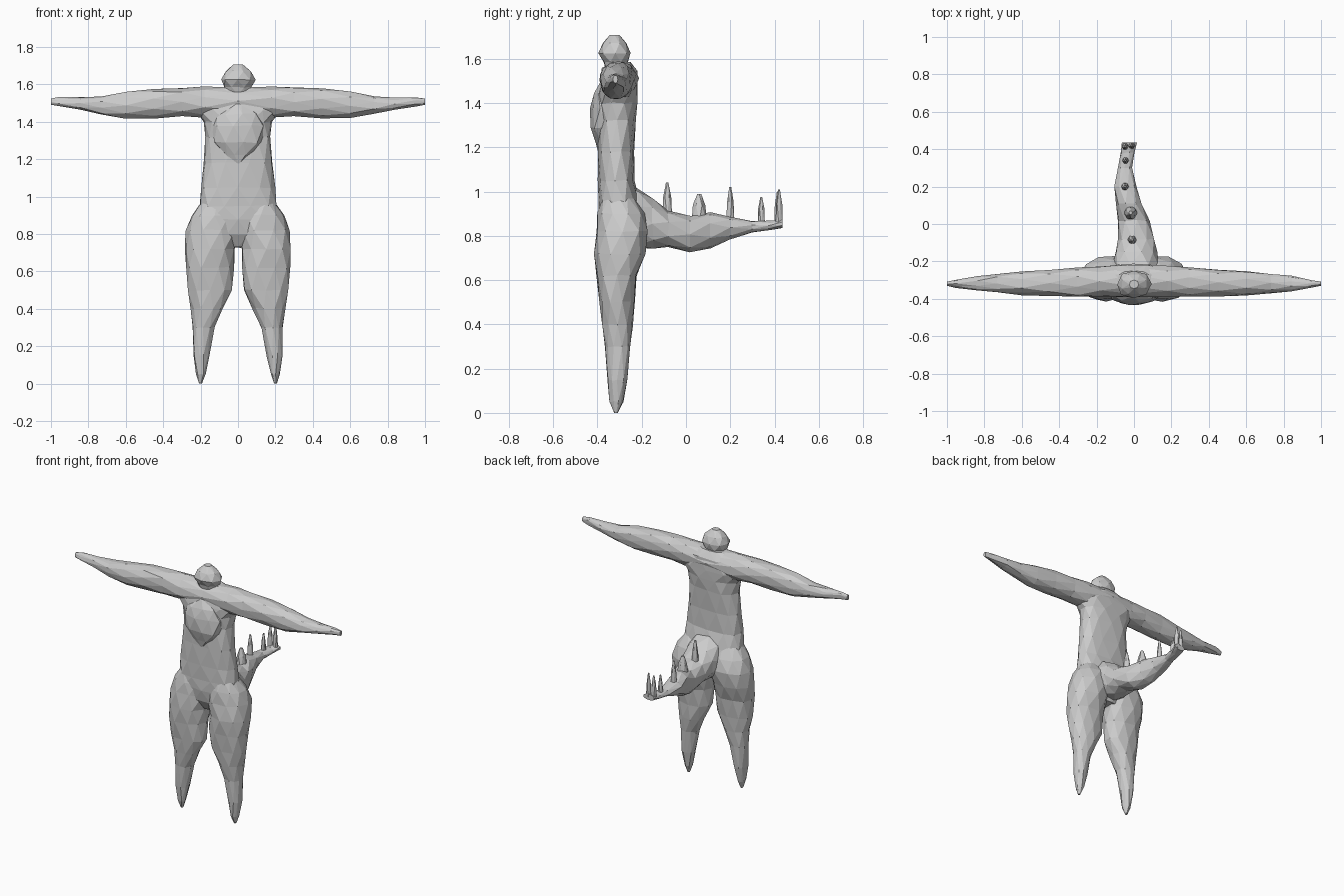
import bpy, bmesh, math, random
from mathutils import Vector

random.seed(4)
grey = bpy.data.materials.new("clay_grey")
grey.diffuse_color = (0.6, 0.6, 0.6, 1)


def loft(name, axis, rings, sides=10, power=0.9, jitter=0.004, mirror=1):
    """Faceted skin over rings (t, a0, a1, b0, b1) stacked along an axis."""
    bm = bmesh.new()
    loops = []
    for k, (t, a0, a1, b0, b1) in enumerate(rings):
        loop = []
        for i in range(sides):
            ang = 2 * math.pi * (i + 0.5 * (k % 2)) / sides
            c, s = math.cos(ang), math.sin(ang)
            a = (a0 + a1) / 2 + (a1 - a0) / 2 * math.copysign(abs(c) ** power, c)
            b = (b0 + b1) / 2 + (b1 - b0) / 2 * math.copysign(abs(s) ** power, s)
            p = {"x": (t, a, b), "y": (a, t, b), "z": (a, b, t)}[axis]
            j = jitter if 0 < k < len(rings) - 1 else 0
            p = Vector(p) + Vector([random.uniform(-j, j) for _ in range(3)])
            p.x *= mirror
            loop.append(bm.verts.new(p))
        loops.append(loop)
    # staggered rings give triangular facets
    for k in range(len(loops) - 1):
        lo, hi = loops[k], loops[k + 1]
        for i in range(sides):
            n = (i + 1) % sides
            if k % 2 == 0:
                bm.faces.new((lo[i], lo[n], hi[i]))
                bm.faces.new((lo[n], hi[n], hi[i]))
            else:
                bm.faces.new((lo[i], hi[n], hi[i]))
                bm.faces.new((lo[i], lo[n], hi[n]))
    bm.faces.new(loops[0])
    bm.faces.new(loops[-1])
    bmesh.ops.recalc_face_normals(bm, faces=bm.faces)
    me = bpy.data.meshes.new(name)
    bm.to_mesh(me)
    bm.free()
    me.materials.append(grey)
    ob = bpy.data.objects.new(name, me)
    bpy.context.collection.objects.link(ob)
    return ob


# torso
body = loft("body", "z", [
    (0.73, -0.08, 0.08, -0.34, -0.23),
    (0.80, -0.17, 0.17, -0.385, -0.20),
    (0.88, -0.235, 0.235, -0.395, -0.20),
    (0.95, -0.21, 0.21, -0.40, -0.21),
    (1.05, -0.20, 0.20, -0.40, -0.235),
    (1.18, -0.185, 0.185, -0.40, -0.235),
    (1.32, -0.175, 0.175, -0.40, -0.225),
    (1.40, -0.185, 0.185, -0.40, -0.22),
    (1.46, -0.225, 0.225, -0.395, -0.215),
    (1.54, -0.20, 0.20, -0.375, -0.22),
    (1.585, -0.09, 0.09, -0.35, -0.25)], sides=12, power=0.8)

# chest bulge
chest = loft("chest", "z", [
    (1.17, -0.015, 0.015, -0.395, -0.34),
    (1.22, -0.075, 0.075, -0.412, -0.30),
    (1.29, -0.13, 0.13, -0.435, -0.29),
    (1.38, -0.14, 0.14, -0.432, -0.29),
    (1.44, -0.12, 0.12, -0.415, -0.29),
    (1.50, -0.03, 0.03, -0.385, -0.32)], sides=9)

# both arms in one span
half = [(1.0, -0.33, -0.308, 1.49, 1.525), (0.95, -0.34, -0.298, 1.482, 1.533),
        (0.84, -0.358, -0.278, 1.465, 1.53), (0.73, -0.37, -0.265, 1.44, 1.538),
        (0.60, -0.382, -0.25, 1.415, 1.562), (0.45, -0.388, -0.24, 1.42, 1.577),
        (0.30, -0.39, -0.23, 1.428, 1.585), (0.18, -0.39, -0.222, 1.42, 1.587)]
span = [(-r[0],) + r[1:] for r in half] + [(0, -0.392, -0.215, 1.44, 1.583)] + half[::-1]
arms = loft("arms", "x", span)

# head
head = loft("head", "z", [
    (1.54, -0.06, 0.06, -0.36, -0.27),
    (1.585, -0.078, 0.078, -0.375, -0.26),
    (1.625, -0.092, 0.092, -0.395, -0.25),
    (1.67, -0.07, 0.07, -0.378, -0.265),
    (1.707, -0.025, 0.025, -0.345, -0.30)], sides=8, jitter=0.003)

# legs
leg_rings = [
    (0.0, 0.193, 0.208, -0.325, -0.308), (0.05, 0.175, 0.222, -0.345, -0.285),
    (0.15, 0.155, 0.236, -0.355, -0.265), (0.30, 0.125, 0.242, -0.365, -0.252),
    (0.40, 0.078, 0.253, -0.38, -0.24), (0.50, 0.03, 0.27, -0.395, -0.232),
    (0.62, 0.022, 0.28, -0.405, -0.22), (0.72, 0.015, 0.287, -0.412, -0.185),
    (0.82, -0.005, 0.28, -0.408, -0.168), (0.90, -0.002, 0.25, -0.40, -0.19),
    (0.98, 0.07, 0.19, -0.375, -0.24)]
legs = [loft("leg", "z", leg_rings, mirror=m) for m in (1, -1)]

# tail
tail = loft("tail", "y", [
    (-0.30, -0.11, 0.11, 0.76, 1.04),
    (-0.22, -0.12, 0.14, 0.74, 1.02),
    (-0.15, -0.10, 0.125, 0.745, 0.965),
    (-0.08, -0.088, 0.115, 0.745, 0.915),
    (0.02, -0.088, 0.08, 0.722, 0.892),
    (0.11, -0.10, 0.042, 0.742, 0.905),
    (0.20, -0.105, 0.015, 0.78, 0.89),
    (0.30, -0.082, -0.01, 0.815, 0.868),
    (0.38, -0.07, 0.0, 0.828, 0.868),
    (0.435, -0.065, 0.018, 0.835, 0.875)], sides=9)

# fuse the parts into one skin
bpy.context.view_layer.objects.active = body
for part in [chest, arms, head, *legs, tail]:
    mod = body.modifiers.new("fuse", "BOOLEAN")
    mod.operation, mod.solver, mod.object = "UNION", "EXACT", part
    bpy.ops.object.modifier_apply(modifier=mod.name)
    bpy.data.objects.remove(part)

# spikes along the tail: x, y, base z, tip z, radius
for n, (x, y, z0, z1, r) in enumerate([
        (-0.01, -0.085, 0.88, 1.04, 0.026), (-0.018, 0.06, 0.86, 0.99, 0.04),
        (-0.048, 0.20, 0.86, 1.02, 0.022), (-0.045, 0.34, 0.845, 0.975, 0.019),
        (-0.047, 0.415, 0.845, 1.0, 0.019), (-0.012, 0.42, 0.845, 1.01, 0.019)]):
    zm = z0 + 0.6 * (z1 - z0)
    loft(f"tail_spike_{n + 1}", "z", [
        (z, x - q, x + q, y - q, y + q)
        for z, q in ((z0, r), (zm, r * 0.7), (z1, r * 0.25))], sides=6, power=1, jitter=0.002)
